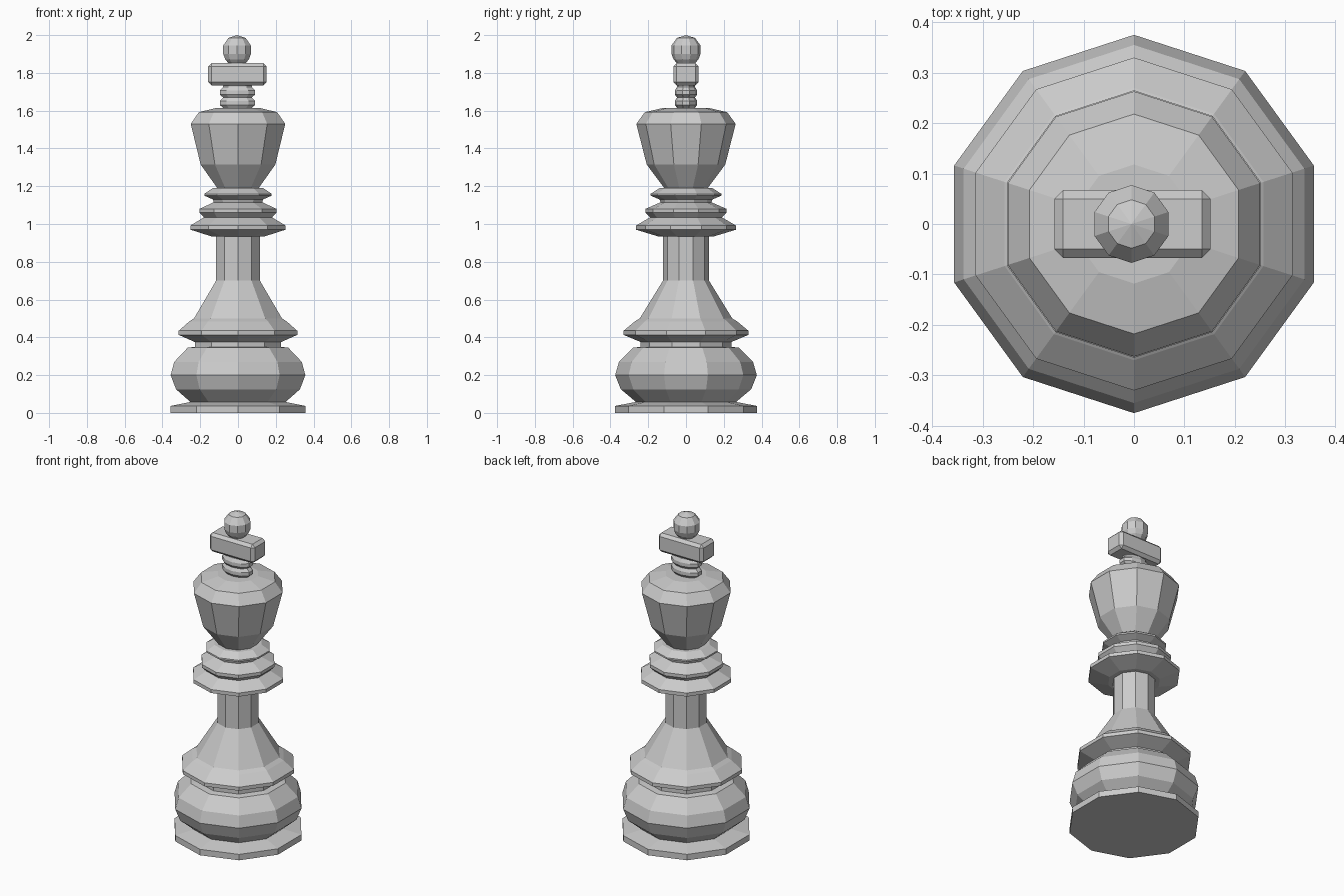
import bpy, bmesh, math

if "Cube" in bpy.data.objects:
    bpy.data.objects.remove(bpy.data.objects["Cube"])

SIDES = 10


def lathe(name, profile, cap_bottom=False, cap_top=False, x=0.0, sy=1.0):
    """Revolve (radius, z) points into a ten-sided, flat-shaded part."""
    bm = bmesh.new()
    rings = []
    for r, z in profile:
        ring = []
        for i in range(SIDES):
            a = math.pi / 2 + i * 2 * math.pi / SIDES
            ring.append(bm.verts.new((x + r * math.cos(a), r * sy * math.sin(a), z)))
        rings.append(ring)
    for lo, hi in zip(rings, rings[1:]):
        for i in range(SIDES):
            j = (i + 1) % SIDES
            bm.faces.new((lo[i], lo[j], hi[j], hi[i]))
    if cap_bottom:
        bm.faces.new(rings[0][::-1])
    if cap_top:
        bm.faces.new(rings[-1])
    bmesh.ops.remove_doubles(bm, verts=bm.verts, dist=1e-5)
    mesh = bpy.data.meshes.new(name)
    bm.to_mesh(mesh)
    bm.free()
    obj = bpy.data.objects.new(name, mesh)
    bpy.context.collection.objects.link(obj)
    return obj


# Foot disc and rounded bulb
lathe("foot", [(0.375, 0), (0.375, 0.037), (0.265, 0.058)], cap_bottom=True)
lathe("bulb", [(0.265, 0.058), (0.345, 0.125), (0.375, 0.20), (0.355, 0.27),
               (0.28, 0.345), (0.24, 0.35), (0.24, 0.375)])

# Lower ring, sloping skirt and stem
lathe("lower_ring", [(0.24, 0.375), (0.33, 0.413), (0.33, 0.435), (0.27, 0.485)])
lathe("skirt", [(0.27, 0.485), (0.245, 0.50), (0.122, 0.70)])
lathe("stem", [(0.122, 0.70), (0.122, 0.935)])

# Three stacked collars
lathe("large_collar", [(0.122, 0.935), (0.15, 0.935), (0.265, 0.97), (0.265, 0.992),
                       (0.19, 1.035)])
lathe("middle_collar", [(0.19, 1.035), (0.215, 1.06), (0.215, 1.08), (0.135, 1.115)])
lathe("small_collar", [(0.135, 1.115), (0.14, 1.13), (0.187, 1.15), (0.187, 1.16),
                       (0.14, 1.19), (0.115, 1.19)])

# Flared head
lathe("head", [(0.115, 1.19), (0.208, 1.315), (0.263, 1.53), (0.218, 1.592),
               (0.118, 1.615)], cap_top=True)

# Oval beads under the crossbar
for i, z in enumerate((1.615, 1.67)):
    lathe(f"neck_bead_{i + 1}", [(0.08, z), (0.098, z + 0.015), (0.098, z + 0.037),
                                 (0.08, z + 0.055)], x=-0.003, sy=0.6)
lathe("neck_pin", [(0.08, 1.725), (0.08, 1.75)], x=-0.003, sy=0.6)

# Chamfered crossbar
bpy.ops.mesh.primitive_cube_add(size=1, location=(-0.003, 0, 1.793))
bar = bpy.context.object
bar.name = "crossbar"
bar.scale = (0.309, 0.134, 0.118)
bpy.ops.object.transform_apply(location=False, rotation=False, scale=True)
bevel = bar.modifiers.new("chamfer", "BEVEL")
bevel.width = 0.017
bevel.segments = 1

# Ball finial
lathe("finial", [(0.045, 1.848), (0.066, 1.872), (0.077, 1.90), (0.077, 1.945),
                 (0.048, 1.985), (0.0, 2.0)], cap_bottom=True, x=-0.005)
